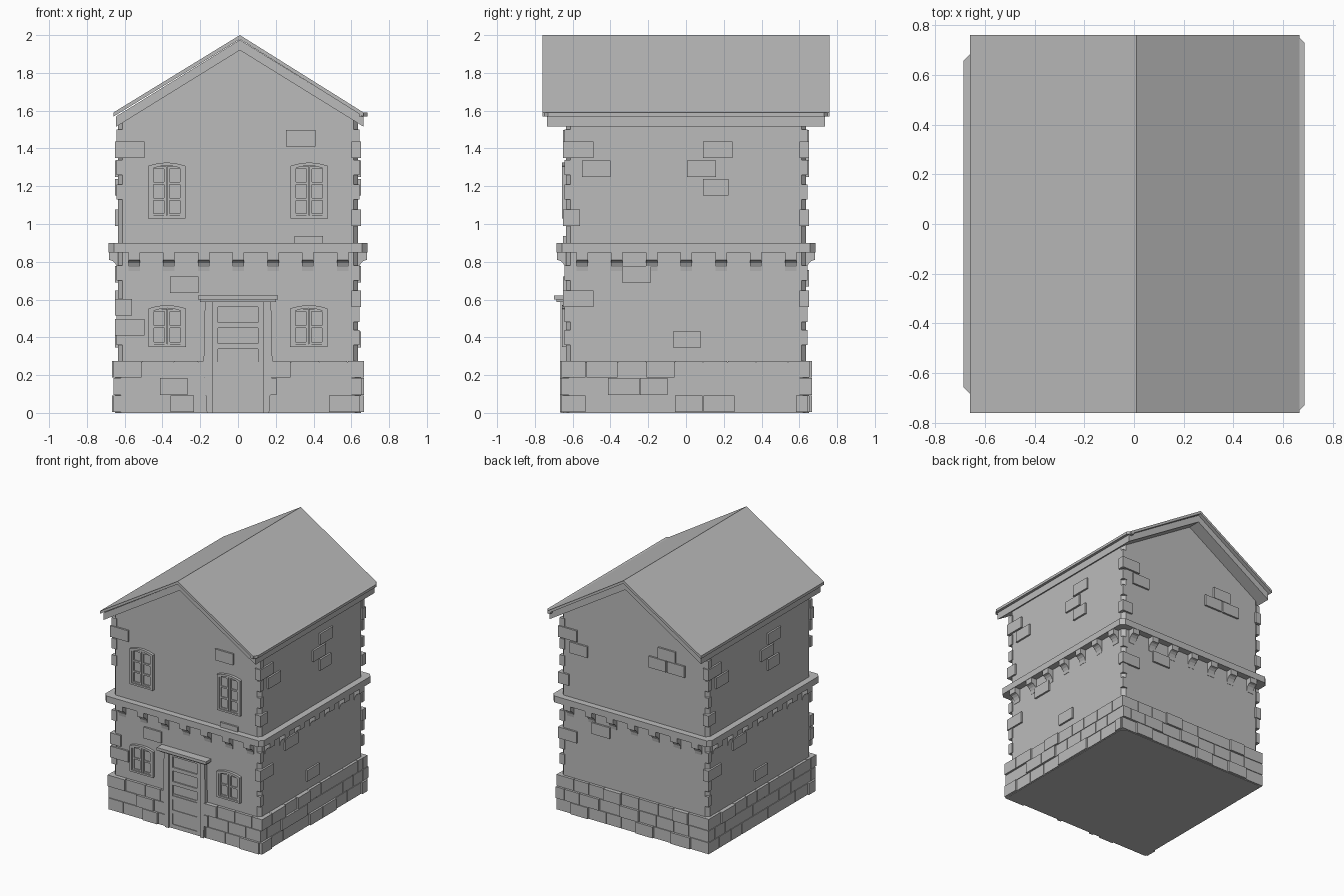
import bpy, bmesh, math, random
from mathutils import Matrix, Vector

if "Cube" in bpy.data.objects:
    bpy.data.objects.remove(bpy.data.objects["Cube"])

random.seed(4)
stone = bpy.data.materials.new("grey stone")
stone.diffuse_color = (0.5, 0.5, 0.5, 1)
stone.use_nodes = True
stone.node_tree.nodes["Principled BSDF"].inputs["Base Color"].default_value = stone.diffuse_color


def prism(bm, loop, offset, side=0):
    """Closed loop of 3D points swept by offset, turned to one of the four sides."""
    rot = Matrix.Rotation(side * math.pi / 2, 3, 'Z')
    a = [bm.verts.new(rot @ Vector(p)) for p in loop]
    b = [bm.verts.new(rot @ (Vector(p) + Vector(offset))) for p in loop]
    n = len(a)
    bm.faces.new(a)
    bm.faces.new(b[::-1])
    for i in range(n):
        bm.faces.new((a[i], b[i], b[(i + 1) % n], a[(i + 1) % n]))


def plate(bm, pts, d0, d1, side=0):
    """Outline in wall coordinates (u, z), from depth d0 out to d1."""
    prism(bm, [(u, -d0, z) for u, z in pts], (0, d0 - d1, 0), side)


def block(bm, u0, u1, z0, z1, d0, d1, side=0):
    plate(bm, [(u0, z0), (u1, z0), (u1, z1), (u0, z1)], d0, d1, side)


def finish(bm, name):
    bmesh.ops.recalc_face_normals(bm, faces=bm.faces)
    me = bpy.data.meshes.new(name)
    bm.to_mesh(me)
    bm.free()
    me.materials.append(stone)
    ob = bpy.data.objects.new(name, me)
    bpy.context.collection.objects.link(ob)
    return ob


def octagon(r, c, z):
    """Square of half width r with corners cut by c."""
    return [(r, c - r, z), (r, r - c, z), (r - c, r, z), (c - r, r, z),
            (-r, r - c, z), (-r, c - r, z), (c - r, -r, z), (r - c, -r, z)]


# Walls with cut corners, and gable filling
bm = bmesh.new()
prism(bm, octagon(0.636, 0.025, 0), (0, 0, 1.56))
plate(bm, [(-0.6, 1.5), (0.6, 1.5), (0.6, 1.57), (0.01, 1.945), (-0.6, 1.57)], -0.636, 0.636)
finish(bm, "walls")

# Plinth core and its brick courses
bm = bmesh.new()
prism(bm, octagon(0.65, 0.03, 0), (0, 0, 0.27))
finish(bm, "plinth")
bm = bmesh.new()
for side in range(4):
    for row in range(3):
        z0 = 0.004 + row * 0.092
        u = -0.66
        while u < 0.64:
            w = 0.075 if u < -0.65 and row == 1 else random.choice((0.13, 0.15, 0.17))
            e = min(u + w, 0.648)
            if 0.648 - e < 0.05:
                e = 0.648
            d = 0.668 if random.random() < 0.22 else 0.657
            spans = [(u, e)]
            if side == 0:  # leave the doorway free
                spans = [(u, min(e, -0.17)), (max(u, 0.17), e)]
            for a, b in spans:
                if b - a > 0.01:
                    block(bm, a + 0.002, b - 0.002, z0, z0 + 0.088, 0.6, d, side)
            u = e
finish(bm, "plinth_bricks")

# Loose bricks standing proud of the walls: (u start, z start, width)
front = [(-0.65, 1.35, 0.155), (0.255, 1.41, 0.155), (0.30, 0.85, 0.15),
         (-0.36, 0.635, 0.15), (-0.65, 0.515, 0.09), (-0.65, 0.41, 0.155)]
flank = [(-0.65, 1.35, 0.16), (-0.55, 1.25, 0.15), (0.09, 1.35, 0.155),
         (0.005, 1.25, 0.155), (0.09, 1.15, 0.135), (-0.65, 0.99, 0.09),
         (-0.34, 0.69, 0.155), (-0.65, 0.56, 0.16), (-0.07, 0.345, 0.15)]
back = [(-0.65, 1.35, 0.16), (-0.55, 1.25, 0.15), (0.21, 1.41, 0.15),
        (0.13, 1.32, 0.15), (0.29, 1.32, 0.15), (-0.65, 0.99, 0.09),
        (-0.36, 0.67, 0.155), (-0.65, 0.56, 0.16)]
bm = bmesh.new()
for side, bricks in enumerate((front, flank, back, flank)):
    for u, z, w in bricks:
        block(bm, u, u + w, z, z + 0.087, 0.6, 0.65, side)
finish(bm, "wall_bricks")

# Short corner stones on the right end of each wall
bm = bmesh.new()
for side in range(4):
    for z in (0.36, 0.48, 0.70, 1.13, 1.26, 1.42):
        block(bm, 0.612, 0.642, z, z + 0.08, 0.6, 0.642, side)
finish(bm, "corner_stones")

# Storey band with curved corbels beneath
bm = bmesh.new()
prism(bm, octagon(0.686, 0.03, 0.85), (0, 0, 0.05))
finish(bm, "storey_band")
bm = bmesh.new()
curve = [(0.683 - 0.045 * math.sin(t * math.pi / 8), 0.75 + 0.06 * math.cos(t * math.pi / 8))
         for t in range(5)]
profile = [(0.6, 0.852), (0.683, 0.852)] + curve + [(0.6, 0.75)]
for side in range(4):
    for i in range(7):
        u = -0.58 + i * 0.184
        prism(bm, [(u, -d, z) for d, z in profile], (0.06, 0, 0), side)
finish(bm, "corbels")


# Roof: sloped covering over a narrower trim
def gable(name, l, r, eave, apex, thick, d):
    bm = bmesh.new()
    plate(bm, [(l, eave), (0.01, apex), (r, eave), (r, eave - thick),
               (0.01, apex - thick), (l, eave - thick)], -d, d)
    return finish(bm, name)


gable("roof_trim", -0.645, 0.665, 1.57, 1.975, 0.055, 0.735)
gable("roof_covering", -0.66, 0.665, 1.59, 2.0, 0.022, 0.76)
bm = bmesh.new()
prism(bm, [(0.64, -0.76, 1.57), (0.655, -0.76, 1.57), (0.685, -0.73, 1.57),
           (0.685, 0.73, 1.57), (0.655, 0.76, 1.57), (0.64, 0.76, 1.57)], (0, 0, 0.02))
finish(bm, "right_eave")


# Windows with arched heads, two sashes and glazing bars
def window(name, c, z0, z1, rows):
    bm = bmesh.new()

    def arc(half, base, rise):
        return [(c + half * t / 4, base + rise * (1 - (t / 4) ** 2)) for t in range(-4, 5)]
    head, inner = arc(0.1, z1 - 0.018, 0.018), arc(0.082, z1 - 0.034, 0.018)
    plate(bm, [(c - 0.1, z0), (c + 0.1, z0)] + head[::-1], 0.62, 0.64)
    for i in range(8):
        plate(bm, [inner[i], inner[i + 1], head[i + 1], head[i]], 0.62, 0.657)
    block(bm, c - 0.1, c + 0.1, z0, z0 + 0.014, 0.62, 0.657)
    for s in (-1, 1):
        block(bm, *sorted((c + s * 0.1, c + s * 0.083)), z0, z1 - 0.02, 0.62, 0.657)
        a, b = sorted((c + s * 0.002, c + s * 0.083))
        for x in (a, b - 0.013):
            block(bm, x, x + 0.013, z0 + 0.014, z1 - 0.02, 0.62, 0.65)
        step = (z1 - z0 - 0.045) / rows
        for r in range(rows + 1):
            z = z0 + 0.012 + r * step
            block(bm, a, b, z, z + 0.013, 0.62, 0.648)
    finish(bm, name)


for s, tag in ((-1, "left"), (1, "right")):
    window("upper_window_" + tag, s * 0.377, 1.03, 1.325, 3)
    window("lower_window_" + tag, s * 0.375, 0.35, 0.57, 2)

# Door with five inset panels
bm = bmesh.new()
block(bm, -0.14, 0.135, 0.004, 0.59, 0.6, 0.645)
for s in (-1, 1):
    block(bm, *sorted((s * 0.137, s * 0.105)), 0.004, 0.59, 0.62, 0.655)
for i in range(6):
    block(bm, -0.106, 0.106, 0.006 + i * 0.111, 0.034 + i * 0.111, 0.62, 0.655)
finish(bm, "door")

# Door surround and lintel
bm = bmesh.new()
for s in (-1, 1):
    plate(bm, [(s * 0.135, 0), (s * 0.165, 0), (s * 0.182, 0.27),
               (s * 0.175, 0.59), (s * 0.135, 0.59)], 0.6, 0.664)
finish(bm, "door_surround")
bm = bmesh.new()
block(bm, -0.2, 0.2, 0.588, 0.6, 0.6, 0.685)
block(bm, -0.212, 0.212, 0.6, 0.622, 0.6, 0.7)
finish(bm, "door_lintel")
